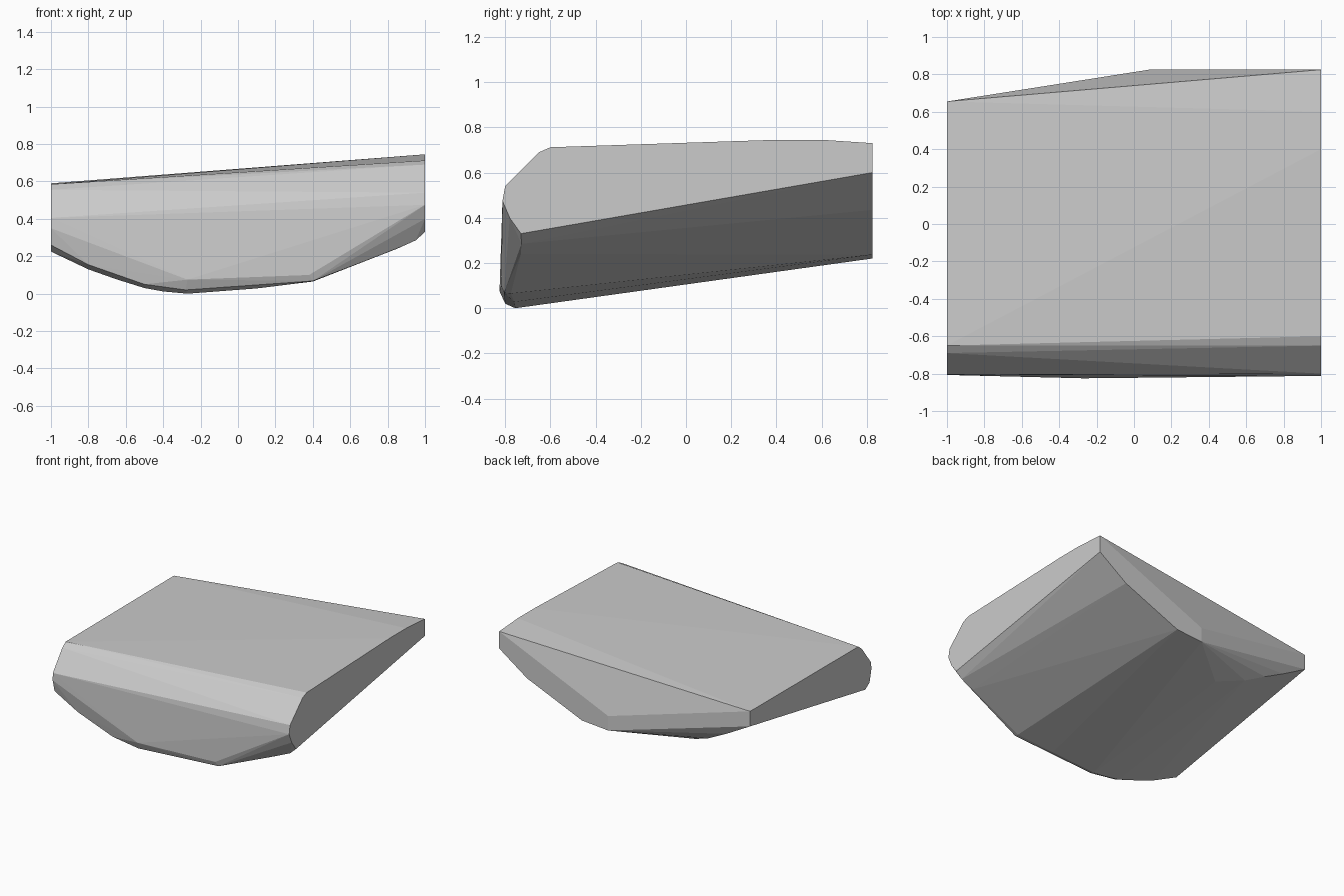
import bpy, bmesh

# Side profiles as (y, z): the flat cuts at x = 1 and x = -1
right_cut = [(0.825, 0.73), (0.6, 0.745), (0.4, 0.745), (-0.6, 0.712), (-0.65, 0.69),
             (-0.8, 0.54), (-0.812, 0.475), (-0.78, 0.40), (-0.745, 0.355),
             (-0.73, 0.33), (0.825, 0.60)]
left_cut = [(0.655, 0.59), (0.655, 0.475), (-0.65, 0.585), (-0.69, 0.555), (-0.805, 0.405),
            (-0.807, 0.35), (-0.785, 0.26), (-0.735, 0.225)]

# Back cut as (x, z) at y = 0.825
back_cut = [(0.765, 0.435), (0.3, 0.237), (0.08, 0.22), (0.08, 0.33)]

# Underside where it meets the slanted back left corner, as (x, y, z)
back_left_underside = [(-0.3, 0.52, 0.178), (-0.5, 0.60, 0.225), (-0.64, 0.65, 0.285),
                       (-0.8, 0.655, 0.365)]

# Curved lower front edge as (x, y, z): rounded keel and the blunt nose above it
keel = [(-0.8, -0.745, 0.13), (-0.65, -0.75, 0.077), (-0.5, -0.755, 0.03),
        (-0.4, -0.755, 0.012), (-0.27, -0.755, 0.0), (0.1, -0.76, 0.028),
        (0.4, -0.775, 0.065), (0.85, -0.73, 0.24), (0.95, -0.728, 0.285)]
nose = [(-0.8, -0.79, 0.155), (-0.5, -0.798, 0.05), (-0.28, -0.80, 0.02),
        (-0.27, -0.825, 0.075), (0.38, -0.818, 0.10), (0.4, -0.805, 0.068)]

points = [(1, y, z) for y, z in right_cut]
points += [(-1, y, z) for y, z in left_cut]
points += [(x, 0.825, z) for x, z in back_cut]
points += back_left_underside + keel + nose

# Wrap the profiles in one faceted convex block
bm = bmesh.new()
for p in points:
    bm.verts.new(p)
hull = bmesh.ops.convex_hull(bm, input=bm.verts[:])
loose = {g for g in hull["geom_interior"] + hull["geom_unused"]
         if isinstance(g, bmesh.types.BMVert)}
bmesh.ops.delete(bm, geom=list(loose), context='VERTS')
bmesh.ops.dissolve_limit(bm, angle_limit=0.01, verts=bm.verts[:], edges=bm.edges[:])
bmesh.ops.recalc_face_normals(bm, faces=bm.faces[:])

mesh = bpy.data.meshes.new("stone_block")
bm.to_mesh(mesh)
bm.free()
block = bpy.data.objects.new("stone_block", mesh)
bpy.context.collection.objects.link(block)
